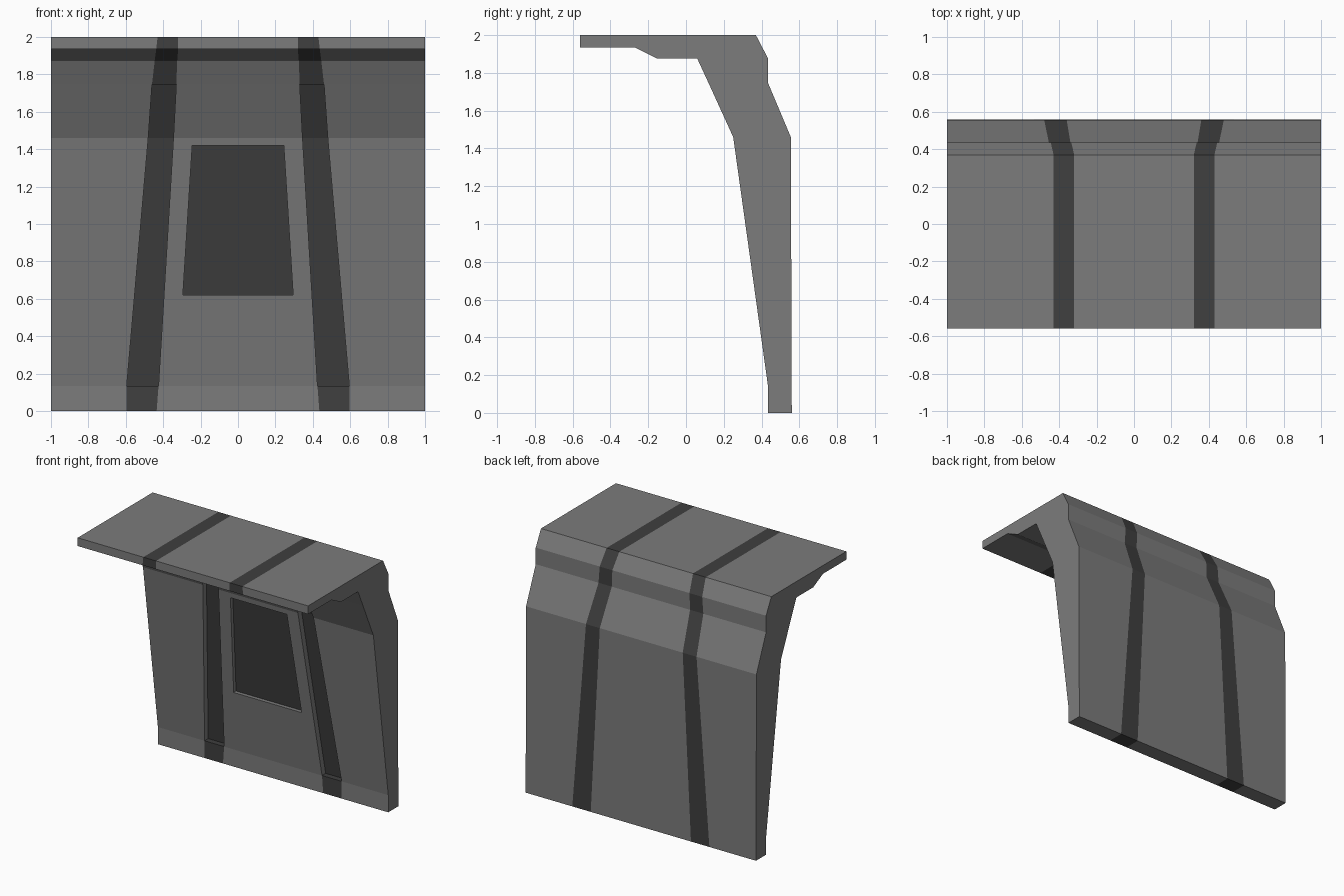
import bpy, bmesh

if "Cube" in bpy.data.objects:
    bpy.data.objects.remove(bpy.data.objects["Cube"])

# Side profile (y, z) with inner and outer x of the dark rib at each point
PROFILE = [
    (0.435, 0.0, 0.435, 0.595), (0.435, 0.135, 0.425, 0.595),
    (0.25, 1.46, 0.345, 0.48), (0.12, 1.745, 0.33, 0.46),
    (0.06, 1.875, 0.325, 0.445), (-0.15, 1.875, 0.325, 0.445),
    (-0.27, 1.935, 0.32, 0.437), (-0.56, 1.935, 0.32, 0.437),
    (-0.56, 2.0, 0.32, 0.43), (0.37, 2.0, 0.32, 0.43),
    (0.435, 1.875, 0.335, 0.445), (0.435, 1.745, 0.34, 0.455),
    (0.555, 1.46, 0.36, 0.48), (0.56, 0.0, 0.435, 0.595),
]
GROOVE_DEPTH, WINDOW_DEPTH = 0.045, 0.03


def material(name, value):
    m = bpy.data.materials.new(name)
    m.diffuse_color = (value, value, value, 1)
    m.use_nodes = True
    m.node_tree.nodes["Principled BSDF"].inputs["Base Color"].default_value = m.diffuse_color
    return m


def push_in(bm, faces, depth):
    """Recess a region straight back, returning the new rim walls."""
    walls = bmesh.ops.inset_region(bm, faces=faces, thickness=0.0, depth=0.0,
                                   use_boundary=True)["faces"]
    verts = list({v for f in faces for v in f.verts})
    bmesh.ops.translate(bm, verts=verts, vec=(0, depth, 0))
    return walls


bm = bmesh.new()

# Wall and roof shell: five strips across, swept round the profile
rows = [[bm.verts.new((x, y, z)) for x in (-1, -o, -i, i, o, 1)]
        for y, z, i, o in PROFILE]
grid = []
for k, row in enumerate(rows):
    nxt = rows[(k + 1) % len(rows)]
    strip = [bm.faces.new((row[c], row[c + 1], nxt[c + 1], nxt[c])) for c in range(5)]
    for c in (1, 3):
        strip[c].material_index = 1
    grid.append(strip)
bm.faces.new([r[0] for r in rows])
bm.faces.new([r[5] for r in reversed(rows)])
bmesh.ops.recalc_face_normals(bm, faces=bm.faces[:])

# Rib grooves in the front of the wall
for c in (1, 3):
    for wall in push_in(bm, [grid[1][c], grid[2][c]], GROOVE_DEPTH):
        wall.normal_update()
        wall.material_index = 0 if abs(wall.normal.x) > 0.5 else 1

# Tapered window recess in the middle panel
window = grid[1][2]
bmesh.ops.inset_individual(bm, faces=[window], thickness=0.05)
mid = window.calc_center_median().z
for v in window.verts:
    low = v.co.z < mid
    z = 0.62 if low else 1.42
    x = 0.295 if low else 0.245
    v.co = (x if v.co.x > 0 else -x, 0.435 - (z - 0.135) * 0.185 / 1.325, z)
for wall in push_in(bm, [window], WINDOW_DEPTH):
    wall.material_index = 0
window.material_index = 1

bm.normal_update()
mesh = bpy.data.meshes.new("wall_panel")
bm.to_mesh(mesh)
bm.free()
mesh.materials.append(material("panel_grey", 0.2))
mesh.materials.append(material("dark_grey", 0.05))
bpy.context.collection.objects.link(bpy.data.objects.new("wall_panel", mesh))
